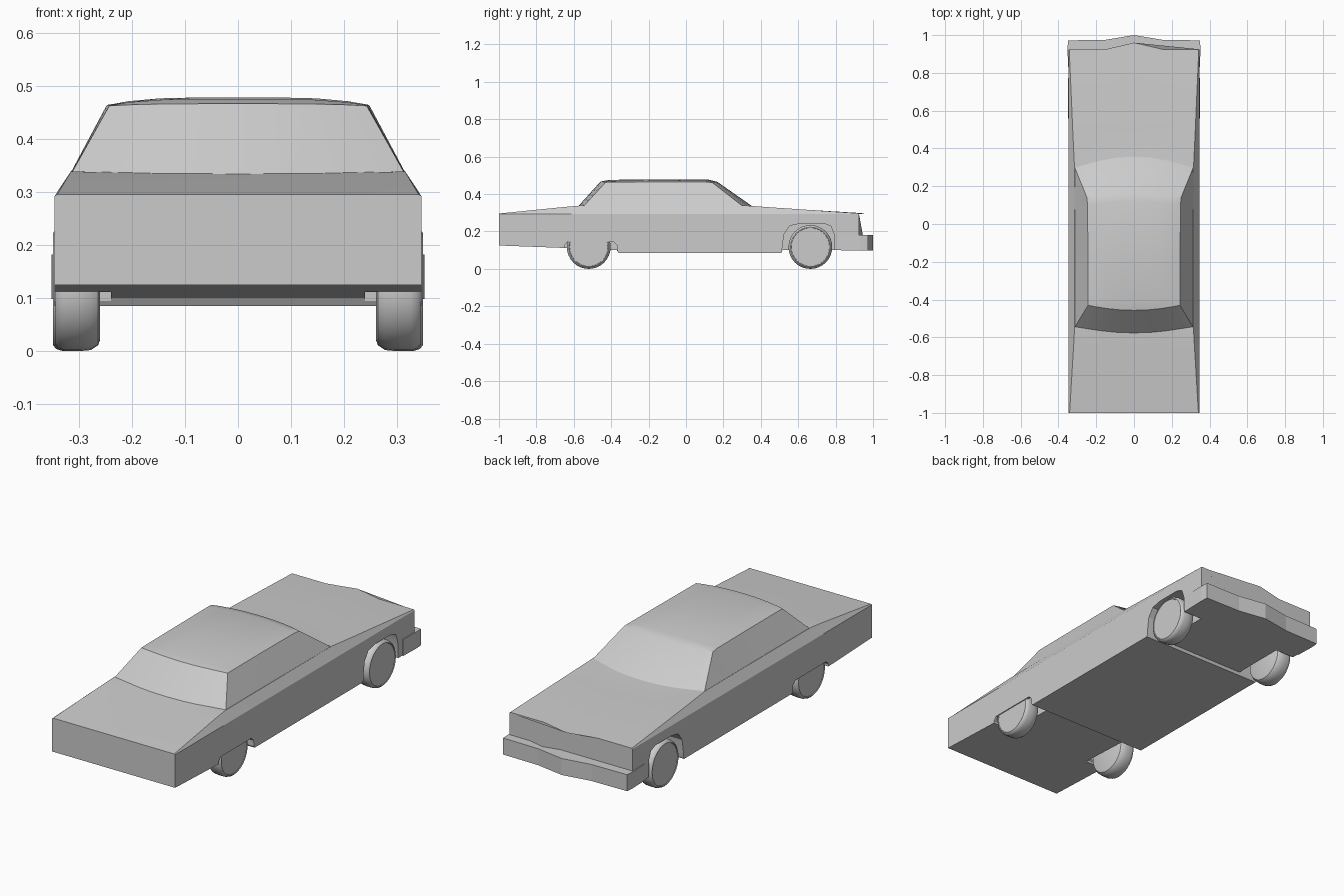
import bpy, bmesh, math
from mathutils import Vector

if "Cube" in bpy.data.objects:
    bpy.data.objects.remove(bpy.data.objects["Cube"])


def make_object(name, bm, smooth=None):
    bmesh.ops.recalc_face_normals(bm, faces=bm.faces)
    mesh = bpy.data.meshes.new(name)
    bm.to_mesh(mesh)
    bm.free()
    ob = bpy.data.objects.new(name, mesh)
    bpy.context.collection.objects.link(ob)
    if smooth:
        shade(ob, smooth)
    return ob


def shade(ob, angle):
    bpy.ops.object.select_all(action='DESELECT')
    ob.select_set(True)
    bpy.context.view_layer.objects.active = ob
    bpy.ops.object.shade_smooth_by_angle(angle=math.radians(angle))


def loft(name, rings, cap=True, closed_rows=False, smooth=None):
    bm = bmesh.new()
    rows = [[bm.verts.new(p) for p in r] for r in rings]
    pairs = list(zip(rows, rows[1:]))
    if closed_rows:
        pairs.append((rows[-1], rows[0]))
    for a, b in pairs:
        for i in range(len(a)):
            j = (i + 1) % len(a)
            bm.faces.new((a[i], a[j], b[j], b[i]))
    if cap:
        bm.faces.new(rows[0])
        bm.faces.new(rows[-1])
    return make_object(name, bm, smooth)


def prism(name, outline, x0, x1):
    """Side-view (y, z) outline extruded along x."""
    return loft(name, [[(x, y, z) for y, z in outline] for x in (x0, x1)])


def boolean(ob, cutter, op):
    m = ob.modifiers.new(cutter.name, 'BOOLEAN')
    m.object, m.operation, m.solver = cutter, op, 'EXACT'
    cutter.hide_render = True
    bpy.context.view_layer.objects.active = ob
    bpy.ops.object.modifier_apply(modifier=m.name)
    bpy.data.objects.remove(cutter)


# Body: stations of (y, bottom z, shoulder x, shoulder z, centre z)
stations = [
    (-1, .125, .341, .296, .296), (-.65, .112, .320, .331, .329),
    (-.56, .108, .315, .339, .336), (-.37, .10, .315, .340, .337),
    (-.36, .085, .315, .340, .337), (.30, .085, .315, .340, .337),
    (.51, .085, .325, .325, .324), (.515, .10, .325, .325, .324),
    (.925, .10, .343, .297, .297)]
rings = []
for y, zb, xs, zs, zt in stations:
    half = [(0, zt), (.15, zt), (xs, zs), (.346, .293), (.346, zb), (.15, zb), (0, zb)]
    full = half + [(-x, z) for x, z in half[-2:0:-1]]
    nose = .035 if y > .9 else 0
    rings.append([(x, y + nose * max(0, 1 - abs(x) / .15), z) for x, z in full])
body = loft("car_body", rings)

# Cabin: rows of (centre y, edge y, half width, edge z, centre z)
rows = [
    (-.58, -.545, .313, .338, .331), (-.457, -.43, .243, .463, .467),
    (-.41, -.39, .243, .464, .476), (-.15, -.15, .244, .465, .479),
    (.12, .10, .246, .465, .477), (.168, .14, .249, .462, .465),
    (.36, .30, .314, .338, .331)]
rings = []
for yc, ye, w, ze, zc in rows:
    ring = []
    for t in (-1, -.85, -.6, -.3, 0, .3, .6, .85, 1):
        ring.append((w * t, yc + (ye - yc) * t * t, zc + (ze - zc) * t ** 4))
    ring += [(.337, ye, .297), (-.337, ye, .297)]
    rings.append(ring)
cabin = loft("cabin", rings)
boolean(body, cabin, 'UNION')

# Wheel wells: open front arches, skirted rear openings
front_arch = [(.51, .0), (.515, .12), (.525, .187), (.555, .23), (.61, .242),
              (.74, .242), (.775, .228), (.79, .19), (.80, .0)]
rear_arch = [(-.655, .0), (-.65, .125), (-.635, .143), (-.385, .143),
             (-.368, .125), (-.362, .0)]
rear_well = [(-.645, .0), (-.645, .2), (-.60, .245), (-.44, .245), (-.39, .2), (-.39, .0)]
for s in (-1, 1):
    boolean(body, prism("front_well", front_arch, s * .24, s * .40), 'DIFFERENCE')
    boolean(body, prism("rear_opening", rear_arch, s * .24, s * .40), 'DIFFERENCE')
    boolean(body, prism("rear_well", rear_well, s * .24, s * .335), 'DIFFERENCE')
shade(body, 25)

# Bumper with pointed centre
plan = [(.349, .83), (.352, .93), (.349, .972), (.15, .975), (0, 1.0)]
plan += [(-x, y) for x, y in plan[-2::-1]]
loft("bumper", [[(x, y, z) for x, y in plan] for z in (.098, .182)])

# Wheels: lathed tyre with slightly inset hub disc
profile = [(.260, .095), (.264, .106), (.278, .115), (.30, .117), (.325, .117),
           (.338, .113), (.344, .106), (.344, .103), (.341, .102)]
N = 32
for label, yc, shift in (("front", .665, .005), ("rear", -.52, 0)):
    for side, s in (("left", -1), ("right", 1)):
        rings = [[(s * (x + shift),
                   yc + r * math.cos(2 * math.pi * k / N),
                   .117 + r * math.sin(2 * math.pi * k / N)) for k in range(N)]
                 for x, r in profile]
        loft(f"{label}_{side}_wheel", rings, smooth=35)
